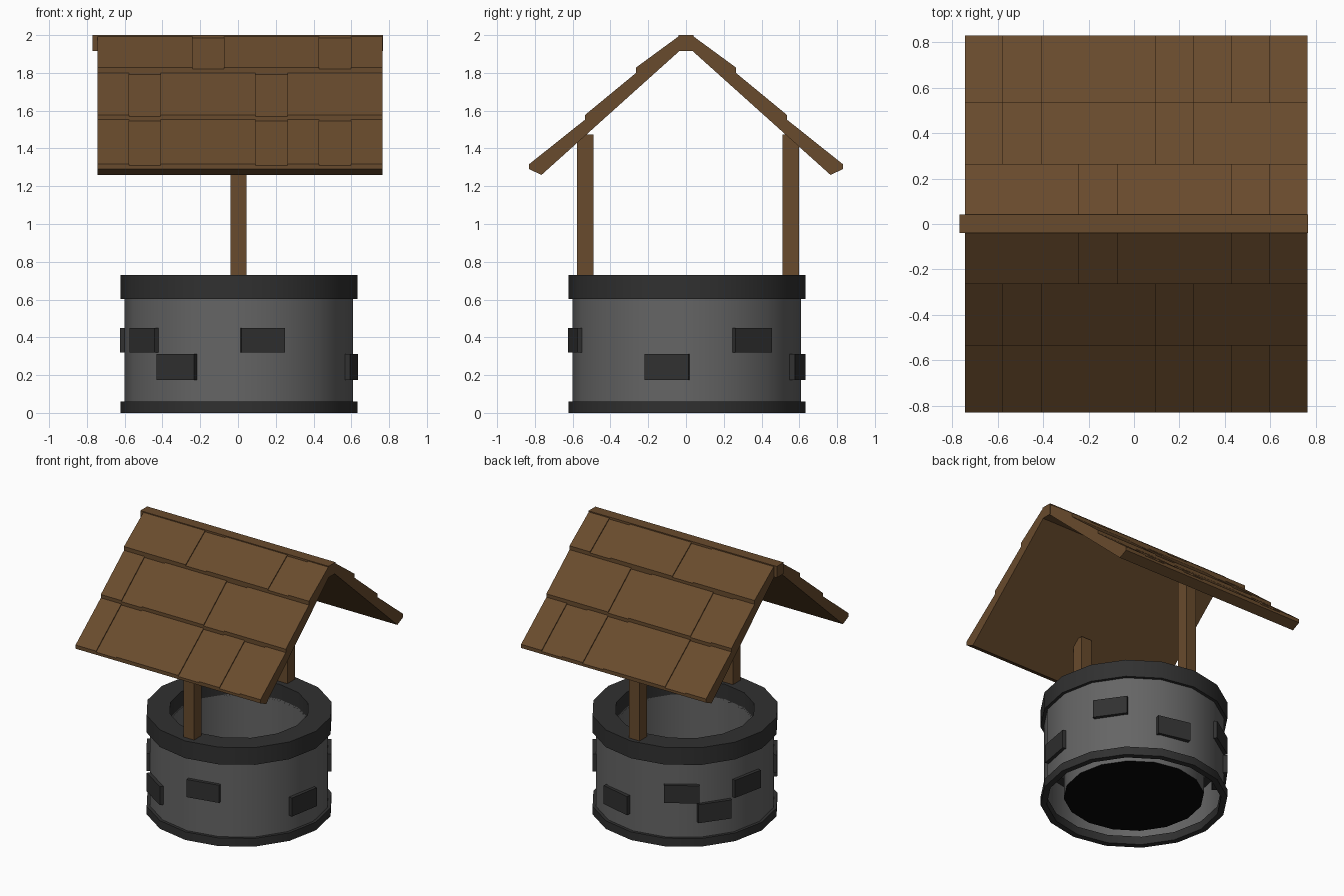
import bpy, bmesh, math
from mathutils import Matrix, Vector

if "Cube" in bpy.data.objects:
    bpy.data.objects.remove(bpy.data.objects["Cube"])

C = 0.005      # centre offset of the round base
SIDES = 16


def material(name, rgb):
    m = bpy.data.materials.new(name)
    m.diffuse_color = (*rgb, 1)
    m.use_nodes = True
    m.node_tree.nodes["Principled BSDF"].inputs["Base Color"].default_value = m.diffuse_color
    return m


WALL = material("wall_grey", (0.13, 0.13, 0.13))
DARK = material("stone_dark", (0.03, 0.03, 0.03))
BLACK = material("deep_black", (0.002, 0.002, 0.002))
WOOD = material("wood_brown", (0.14, 0.07, 0.026))


def finish(name, bm, mat, smooth=False):
    bmesh.ops.recalc_face_normals(bm, faces=bm.faces)
    me = bpy.data.meshes.new(name)
    bm.to_mesh(me)
    bm.free()
    me.materials.append(mat)
    ob = bpy.data.objects.new(name, me)
    bpy.context.collection.objects.link(ob)
    if smooth:
        bpy.ops.object.select_all(action='DESELECT')
        ob.select_set(True)
        bpy.context.view_layer.objects.active = ob
        bpy.ops.object.shade_smooth_by_angle(angle=math.radians(35))
    return ob


def lathe(name, profile, mat, closed=True):
    """Spin (radius, z) points about the well's axis."""
    bm = bmesh.new()
    rings = []
    for i in range(SIDES):
        a = 2 * math.pi * i / SIDES
        rings.append([bm.verts.new((C + r * math.cos(a), C + r * math.sin(a), z))
                      for r, z in profile])
    n = len(profile)
    for i in range(SIDES):
        p, q = rings[i], rings[(i + 1) % SIDES]
        for j in range(n if closed else n - 1):
            k = (j + 1) % n
            bm.faces.new((p[j], q[j], q[k], p[k]))
    return finish(name, bm, mat, smooth=True)


def add_box(bm, lo, hi, matrix=Matrix()):
    lo, hi = Vector(lo), Vector(hi)
    m = matrix @ Matrix.Translation((lo + hi) / 2) @ Matrix.Diagonal((*(hi - lo), 1))
    bmesh.ops.create_cube(bm, size=1, matrix=m)


def add_prism(bm, profile, x0, x1):
    """Extrude a (y, z) outline from x0 to x1."""
    a = [bm.verts.new((x0, y, z)) for y, z in profile]
    b = [bm.verts.new((x1, y, z)) for y, z in profile]
    n = len(profile)
    bm.faces.new(a)
    bm.faces.new(b)
    for i in range(n):
        bm.faces.new((a[i], a[(i + 1) % n], b[(i + 1) % n], b[i]))


# Round wall: outer and inner skins, open underneath
lathe("well_wall", [(0.605, 0.03), (0.605, 0.62), (0.47, 0.62), (0.47, 0.04)], WALL, closed=False)
lathe("base_ring", [(0.627, 0), (0.627, 0.06), (0.585, 0.06), (0.585, 0)], DARK)
lathe("top_rim", [(0.627, 0.603), (0.627, 0.73), (0.47, 0.73), (0.47, 0.603)], DARK)

# Dark floor of the shaft
bm = bmesh.new()
bmesh.ops.create_circle(bm, cap_ends=True, segments=SIDES, radius=0.47,
                        matrix=Matrix.Translation((C, C, 0.04)))
finish("shaft_floor", bm, BLACK)

# Protruding stones in two courses
bm = bmesh.new()
for z0, z1, angles in ((0.32, 0.45, (-78, 35, 123, 168, 214)),
                       (0.175, 0.312, (-10, 76, 144, 237))):
    for deg in angles:
        m = Matrix.Translation((C, C, 0)) @ Matrix.Rotation(math.radians(deg), 4, 'Z')
        add_box(bm, (0.53, -0.118, z0), (0.618, 0.118, z1), m)
finish("wall_stones", bm, DARK)

# Posts
for name, y in (("front_post", -0.533), ("back_post", 0.555)):
    bm = bmesh.new()
    add_box(bm, (-0.04, y - 0.043, 0.62), (0.045, y + 0.043, 1.475))
    finish(name, bm, WOOD)

# Roof: a slab and three shingle rows per side
X0, X1, COLS = -0.745, 0.765, 9
SLAB = [(0.0, 1.947), (0.765, 1.26), (0.83, 1.29), (0.0, 1.98)]
ROWS = [([(0.83, 1.29), (0.83, 1.317), (0.50, 1.580), (0.50, 1.55)], (1, 5, 7)),
        ([(0.535, 1.535), (0.535, 1.577), (0.24, 1.82), (0.24, 1.77)], (1, 5)),
        ([(0.265, 1.76), (0.265, 1.828), (0.03, 2.0), (0.03, 1.95)], (3, 7))]
for side, s in (("front", -1), ("back", 1)):
    bm = bmesh.new()
    add_prism(bm, [(s * y, z) for y, z in SLAB], X0, X1)
    finish(side + "_roof_slab", bm, WOOD)
    bm = bmesh.new()
    w = (X1 - X0) / COLS
    for outline, sunk in ROWS:
        for c in range(COLS):
            drop = 0.008 if c in sunk else 0
            tile = [(s * y, z - (drop if i in (1, 2) else 0))
                    for i, (y, z) in enumerate(outline)]
            add_prism(bm, tile, X0 + c * w, X0 + (c + 1) * w)
    finish(side + "_shingles", bm, WOOD)

# Ridge beam
bm = bmesh.new()
add_box(bm, (-0.77, -0.039, 1.917), (0.767, 0.041, 2.0))
finish("ridge_beam", bm, WOOD)
